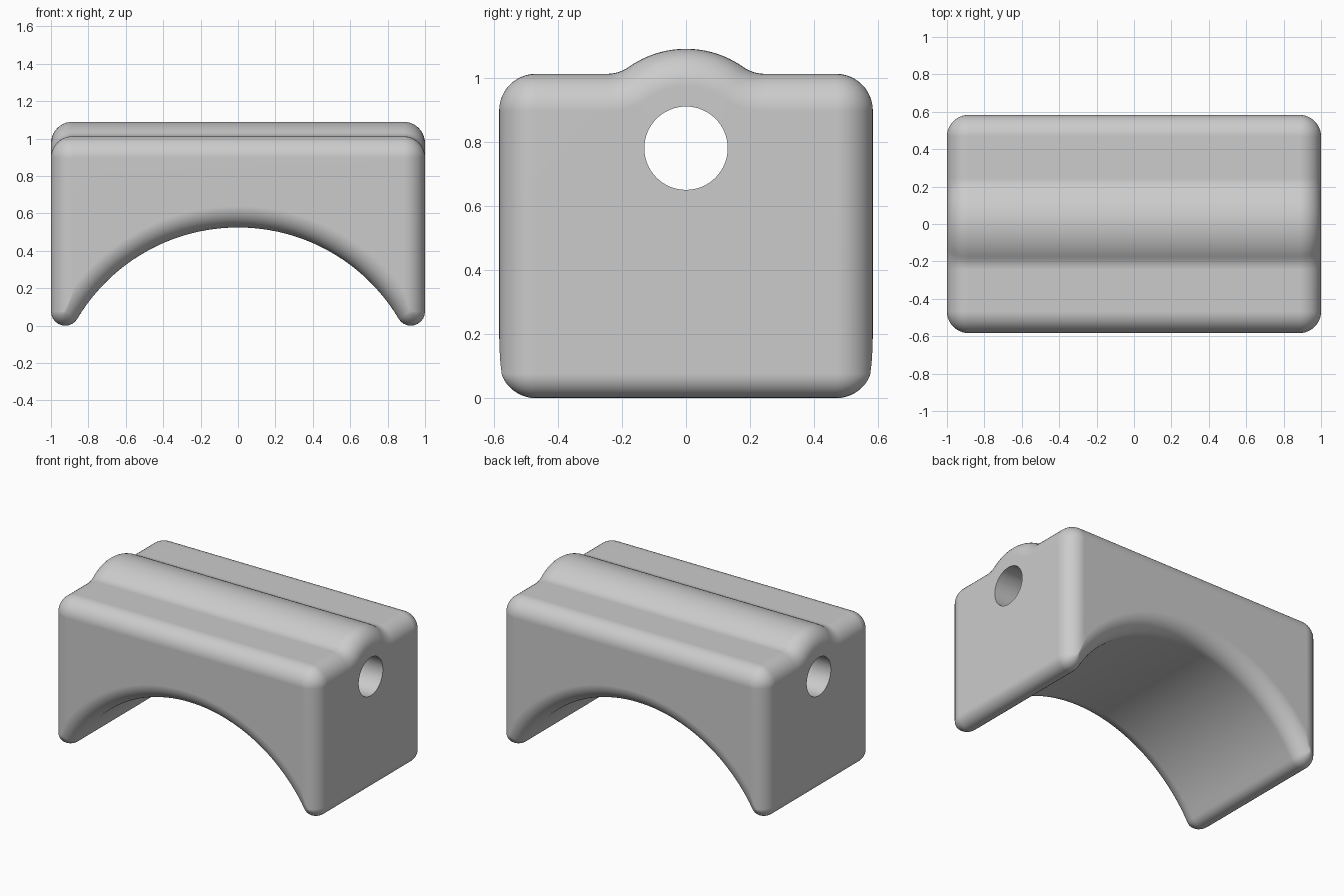
import bpy, bmesh
from math import sin, cos, pi, sqrt, atan2, hypot

cube = bpy.data.objects.get("Cube")
if cube:
    bpy.data.objects.remove(cube, do_unlink=True)

# Main dimensions
HALF_DEPTH, FILLET, TOP = 0.583, 0.115, 1.012
ARCH_R, ARCH_Z, TOE_R = 1.0, -0.475, 0.076
HUMP_R, HOLE_R, HOLE_Z = 0.31, 0.13, 0.78
BLEND_Z = TOP + FILLET
BLEND_Y = sqrt((HUMP_R + FILLET) ** 2 - (BLEND_Z - HOLE_Z) ** 2)

grey = bpy.data.materials.new("plain grey")
grey.use_nodes = True
colour = (0.6, 0.6, 0.6, 1)
grey.diffuse_color = colour
grey.node_tree.nodes["Principled BSDF"].inputs["Base Color"].default_value = colour


def top_height(y, inset):
    """Height of the ridged top, offset inward by inset."""
    y, r = abs(y), HUMP_R - inset
    if y >= BLEND_Y:
        return TOP - inset
    if y <= BLEND_Y * r / (HUMP_R + FILLET):
        return HOLE_Z + sqrt(r * r - y * y)
    return BLEND_Z - sqrt((FILLET + inset) ** 2 - (y - BLEND_Y) ** 2)


def half_section(y, d, steps=10):
    """Right half of the section: top corner, toe, then arch to the middle."""
    pts = []
    for i in range(steps + 1):
        a = pi / 2 * (1 - i / steps)
        r = FILLET - d
        pts.append((1 - FILLET + r * cos(a), top_height(y, FILLET - r * sin(a))))
    toe_x = 1 - TOE_R
    if d < TOE_R:
        arch_a = atan2(TOE_R - ARCH_Z, toe_x)
        for i in range(steps + 1):
            a = -(pi - arch_a) * i / steps
            pts.append((toe_x + (TOE_R - d) * cos(a), TOE_R + (TOE_R - d) * sin(a)))
    else:
        rise = sqrt((ARCH_R + d) ** 2 - (1 - d) ** 2)
        arch_a = atan2(rise, 1 - d)
        pts += [(1 - d, ARCH_Z + rise)] * (steps + 1)
    for i in range(1, 25):
        a = arch_a + (pi / 2 - arch_a) * i / 24
        pts.append(((ARCH_R + d) * cos(a), ARCH_Z + (ARCH_R + d) * sin(a)))
    return pts


# Slices along the depth: rounded ends plus a fine ridge
slices = []
for i in range(13):
    a = pi / 2 * i / 12
    slices.append((HALF_DEPTH - FILLET + FILLET * cos(a), FILLET * (1 - sin(a))))
slices += [(BLEND_Y * (1 - i / 20), 0) for i in range(20)]
slices = [(-y, d) for y, d in slices] + [(0, 0)] + slices[::-1]

# Body: skin the slices
bm = bmesh.new()
rings = []
for y, d in slices:
    half = half_section(y, d)
    outline = half + [(-x, z) for x, z in half[-2::-1]]
    rings.append([bm.verts.new((x, y, z)) for x, z in outline])
n = len(rings[0])
for a, b in zip(rings, rings[1:]):
    for i in range(n):
        j = (i + 1) % n
        bm.faces.new((a[i], a[j], b[j], b[i]))
bm.faces.new(rings[0])
bm.faces.new(rings[-1])
bmesh.ops.remove_doubles(bm, verts=bm.verts, dist=1e-5)
bmesh.ops.dissolve_degenerate(bm, edges=bm.edges, dist=1e-5)
bmesh.ops.recalc_face_normals(bm, faces=bm.faces)
mesh = bpy.data.meshes.new("arched_block")
bm.to_mesh(mesh)
bm.free()
mesh.materials.append(grey)
block = bpy.data.objects.new("arched_block", mesh)
bpy.context.collection.objects.link(block)

# Hole running the full width under the ridge
bpy.ops.mesh.primitive_cylinder_add(vertices=64, radius=HOLE_R, depth=3,
                                    location=(0, 0, HOLE_Z), rotation=(0, pi / 2, 0))
cutter = bpy.context.object
cutter.name = "hole_cutter"
cutter.hide_render = True
cutter.data.materials.append(grey)
cut = block.modifiers.new("hole", "BOOLEAN")
cut.operation = "DIFFERENCE"
cut.solver = "EXACT"
cut.object = cutter

bpy.ops.object.select_all(action="DESELECT")
block.select_set(True)
bpy.context.view_layer.objects.active = block
bpy.ops.object.modifier_apply(modifier=cut.name)
bpy.data.objects.remove(cutter, do_unlink=True)
bpy.ops.object.shade_smooth_by_angle(angle=pi / 5)
weighted = block.modifiers.new("even shading", "WEIGHTED_NORMAL")
weighted.keep_sharp = True
